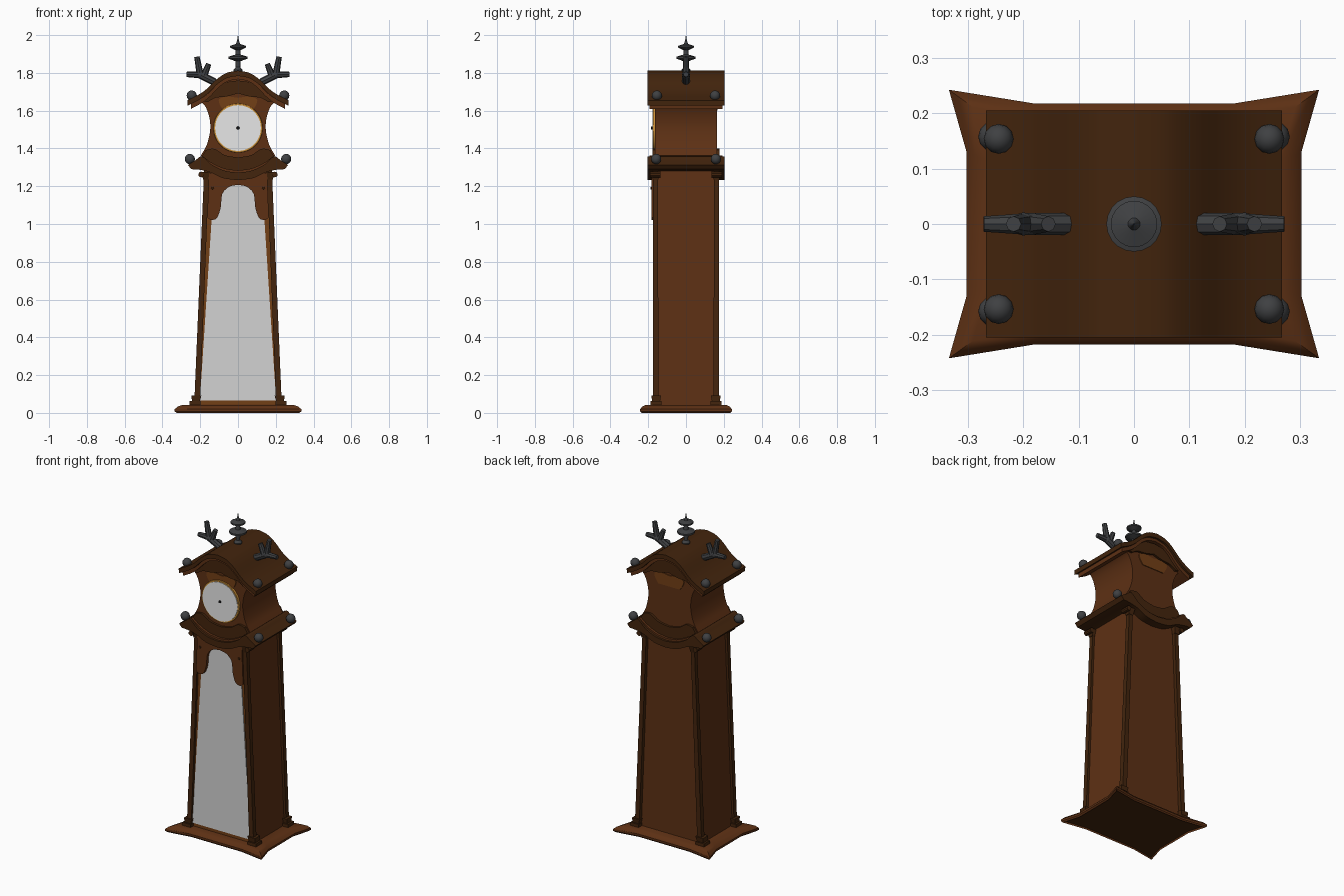
import bpy, bmesh, math
from mathutils import Vector

cube = bpy.data.objects.get("Cube")
if cube:
    bpy.data.objects.remove(cube)


def material(name, r, g, b):
    m = bpy.data.materials.new(name)
    m.use_nodes = True
    m.diffuse_color = (r, g, b, 1)
    m.node_tree.nodes["Principled BSDF"].inputs["Base Color"].default_value = (r, g, b, 1)
    return m


WOOD = material("warm wood", 0.11, 0.03, 0.007)
DARK = material("dark wood", 0.056, 0.018, 0.004)
LIGHT = material("light wood", 0.17, 0.05, 0.008)
METAL = material("dark metal", 0.05, 0.052, 0.055)
GLASS = material("pale glass", 0.65, 0.65, 0.65)
DIAL = material("dial white", 0.8, 0.8, 0.8)
GOLD = material("gold", 0.6, 0.28, 0.04)
BLACK = material("black", 0.01, 0.01, 0.01)
made = []


def finish(name, bm, *mats):
    bmesh.ops.recalc_face_normals(bm, faces=bm.faces)
    mesh = bpy.data.meshes.new(name)
    bm.to_mesh(mesh)
    bm.free()
    for m in mats:
        mesh.materials.append(m)
    ob = bpy.data.objects.new(name, mesh)
    bpy.context.scene.collection.objects.link(ob)
    made.append(ob)
    return ob


def loft(bm, rings):
    """Skin matching rings of points and cap both ends."""
    rows = [[bm.verts.new(p) for p in ring] for ring in rings]
    for a, b in zip(rows, rows[1:]):
        for i in range(len(a)):
            j = (i + 1) % len(a)
            bm.faces.new((a[i], a[j], b[j], b[i]))
    return bm.faces.new(rows[0]), bm.faces.new(rows[-1])


def smooth(pts, steps=4):
    """Catmull-Rom curve through the points."""
    p = [Vector(q) for q in pts]
    p = [2 * p[0] - p[1]] + p + [2 * p[-1] - p[-2]]
    out = []
    for a, b, c, d in zip(p, p[1:], p[2:], p[3:]):
        for k in range(steps):
            t = k / steps
            out.append(0.5 * (2 * b + (c - a) * t + (2 * a - 5 * b + 4 * c - d) * t * t
                              + (3 * b - a - 3 * c + d) * t ** 3))
    return out + [p[-2]]


def prism(name, half, y0, y1, mat):
    """Right half outline in x,z, mirrored and extruded along y."""
    full = list(half) + [(-x, z) for x, z in reversed(half) if x > 1e-5]
    bm = bmesh.new()
    loft(bm, [[(x, y, z) for x, z in full] for y in (y0, y1)])
    return finish(name, bm, mat)


def band(name, path, thick, y, mat):
    top = smooth(path)
    low = [Vector((p.x * (1 - thick / 4), p.y - thick)) for p in top]
    return prism(name, top + low[::-1], -y, y, mat)


def rod(name, p, q, r0, r1, mat, sides=8):
    p, q = Vector(p), Vector(q)
    bm = bmesh.new()
    bmesh.ops.create_cone(bm, cap_ends=True, segments=sides, radius1=r0, radius2=r1,
                          depth=(q - p).length)
    turn = (q - p).to_track_quat("Z", "Y").to_matrix().to_4x4()
    turn.translation = (p + q) / 2
    bm.transform(turn)
    return finish(name, bm, mat)


def box(name, a, b, half_a, half_b, mat):
    """Square post between two centres."""
    corners = ((-1, -1), (1, -1), (1, 1), (-1, 1))
    bm = bmesh.new()
    loft(bm, [[(c[0] + i * h, c[1] + j * h, c[2]) for i, j in corners]
              for c, h in ((a, half_a), (b, half_b))])
    return finish(name, bm, mat)


def ball(name, loc, r, mat):
    bm = bmesh.new()
    bmesh.ops.create_uvsphere(bm, u_segments=12, v_segments=8, radius=r)
    bmesh.ops.translate(bm, verts=bm.verts, vec=loc)
    return finish(name, bm, mat)


# Flared base with a recessed underside
quarter = [(0.18, 0.218), (0.335, 0.243), (0.303, 0.13)]
right = quarter + [(x, -y) for x, y in reversed(quarter)]
outline = right + [(-x, y) for x, y in reversed(right)]
bm = bmesh.new()
bottom, top = loft(bm, [[(x * s, y * s, z) for x, y in outline]
                        for s, z in ((0.97, 0), (1, 0.008), (1, 0.02), (0.95, 0.034), (0.87, 0.043))])
bmesh.ops.inset_region(bm, faces=[bottom], thickness=0.05)
bottom.material_index = 1
for v in bottom.verts:
    v.co.z += 0.012
finish("base", bm, WOOD, DARK)

# Tapered case, door and glass
prism("case", [(0.218, 0.04), (0.164, 1.3)], -0.153, 0.153, WOOD)
prism("door_frame", [(0.21, 0.044), (0.158, 1.27)], -0.16, -0.15, LIGHT)
prism("door_glass", [(0.202, 0.065), (0.138, 1.05), (0.11, 1.23)], -0.165, -0.156, GLASS)
arch = smooth([(0, 1.207), (0.045, 1.198), (0.083, 1.16), (0.092, 1.085), (0.113, 1.03), (0.145, 1.02)], 3)
prism("door_arch", arch + [(0.163, 1.035), (0.154, 1.27), (0, 1.27)], -0.183, -0.158, WOOD)

# Corner columns with feet, capitals and scrolls
for sx in (-1, 1):
    rod("arch_stud", (sx * 0.135, -0.18, 1.19), (sx * 0.135, -0.189, 1.19), 0.008, 0.006, DARK)
    for sy in (-1, 1):
        y = sy * 0.161
        box("column", (sx * 0.217, y, 0.04), (sx * 0.166, y, 1.29), 0.015, 0.013, DARK)
        box("column_foot", (sx * 0.227, sy * 0.158, 0.04), (sx * 0.227, sy * 0.158, 0.062), 0.029, 0.029, DARK)
        box("column_foot_top", (sx * 0.223, sy * 0.158, 0.062), (sx * 0.22, sy * 0.158, 0.092), 0.021, 0.026, DARK)
        box("column_capital", (sx * 0.169, y, 1.235), (sx * 0.172, y, 1.275), 0.015, 0.024, DARK)
        rod("scroll", (sx * 0.195, sy * 0.135, 1.262), (sx * 0.195, sy * 0.19, 1.262), 0.015, 0.015, DARK, 10)

# Sagging cornice under the clock head
under = smooth([(0, 1.232), (0.08, 1.243), (0.15, 1.275), (0.21, 1.288), (0.247, 1.29)])
over = smooth([(0.265, 1.312), (0.225, 1.338), (0.19, 1.358), (0.14, 1.315), (0.07, 1.282), (0, 1.272)])
prism("cornice", under + over, -0.205, 0.205, DARK)
prism("cornice_trim", smooth([(0, 1.262), (0.08, 1.272), (0.15, 1.305), (0.195, 1.345)])
      + smooth([(0.19, 1.362), (0.14, 1.325), (0.07, 1.294), (0, 1.284)]), -0.192, 0.192, WOOD)

# Waisted clock head
waist = smooth([(0.197, 1.362), (0.165, 1.42), (0.147, 1.5), (0.153, 1.57), (0.178, 1.63), (0.22, 1.662)])
prism("clock_head", [(0, 1.255), (0.1, 1.27)] + waist + [(0.15, 1.705), (0.09, 1.765), (0, 1.785)],
      -0.163, 0.163, WOOD)
crown = smooth([(0, 1.76), (0.08, 1.745), (0.14, 1.695), (0.21, 1.655)])
crown_low = smooth([(0.16, 1.645), (0.12, 1.668), (0.06, 1.675), (0, 1.692)])
sill = smooth([(0, 1.27), (0.08, 1.28), (0.15, 1.318), (0.193, 1.355)])
sill_top = smooth([(0.17, 1.392), (0.125, 1.398), (0.07, 1.365), (0, 1.352)])
lobes = smooth([(0, 1.668), (0.06, 1.675), (0.1, 1.66), (0.095, 1.63), (0.075, 1.6)])
for s, side in ((-1, "front"), (1, "back")):
    y0, y1 = s * 0.155, s * 0.177
    prism(side + "_crown_panel", crown + crown_low, y0, y1, DARK)
    prism(side + "_sill_panel", sill + sill_top, y0, y1, DARK)
    prism(side + "_lobed_plate", lobes + [Vector((0, 1.6))], y0, s * 0.168, LIGHT)

# Ogee roof in two layers
ogee = [(0, 1.812), (0.06, 1.8), (0.11, 1.768), (0.16, 1.72), (0.205, 1.687), (0.268, 1.655)]
band("roof", ogee, 0.028, 0.205, DARK)
band("roof_trim", [(x * 0.93, z - 0.02) for x, z in ogee], 0.025, 0.192, WOOD)

# Dial
rod("dial_rim", (0, -0.155, 1.508), (0, -0.175, 1.508), 0.131, 0.129, GOLD, 48)
rod("dial_face", (0, -0.165, 1.508), (0, -0.178, 1.508), 0.121, 0.121, DIAL, 48)
rod("dial_hub", (0, -0.176, 1.508), (0, -0.184, 1.508), 0.009, 0.007, BLACK)

# Corner balls and branching crest horns
for sx in (-1, 1):
    for sy in (-1, 1):
        ball("roof_ball", (sx * 0.245, sy * 0.154, 1.68), 0.027, METAL)
        ball("cornice_ball", (sx * 0.255, sy * 0.158, 1.344), 0.027, METAL)
    fork = (sx * 0.2, 0, 1.79)
    rod("horn_root", (sx * 0.122, 0, 1.75), fork, 0.02, 0.02, METAL)
    ball("horn_joint", fork, 0.021, METAL)
    for x, z in ((0.272, 1.792), (0.218, 1.886), (0.155, 1.848)):
        start = (sx * 0.18, 0, 1.785) if x < 0.2 else fork
        tip = (sx * x, 0, z)
        rod("horn_branch", start, tip, 0.019, 0.014, METAL)

# Turned finial
profile = [(0.02, 1.77), (0.024, 1.815), (0.012, 1.83), (0.014, 1.862), (0.05, 1.875), (0.05, 1.886),
           (0.014, 1.897), (0.012, 1.92), (0.042, 1.934), (0.042, 1.943), (0.011, 1.953),
           (0.005, 1.97), (0.0005, 2.0)]
bm = bmesh.new()
turns = [math.tau * i / 20 for i in range(20)]
loft(bm, [[(r * math.cos(a), r * math.sin(a), z) for a in turns] for r, z in profile])
finish("finial", bm, METAL)

# Smooth the curved parts and keep sharp edges
bpy.ops.object.select_all(action="DESELECT")
for ob in made:
    ob.select_set(True)
bpy.context.view_layer.objects.active = made[0]
bpy.ops.object.shade_smooth_by_angle(angle=math.radians(32))
